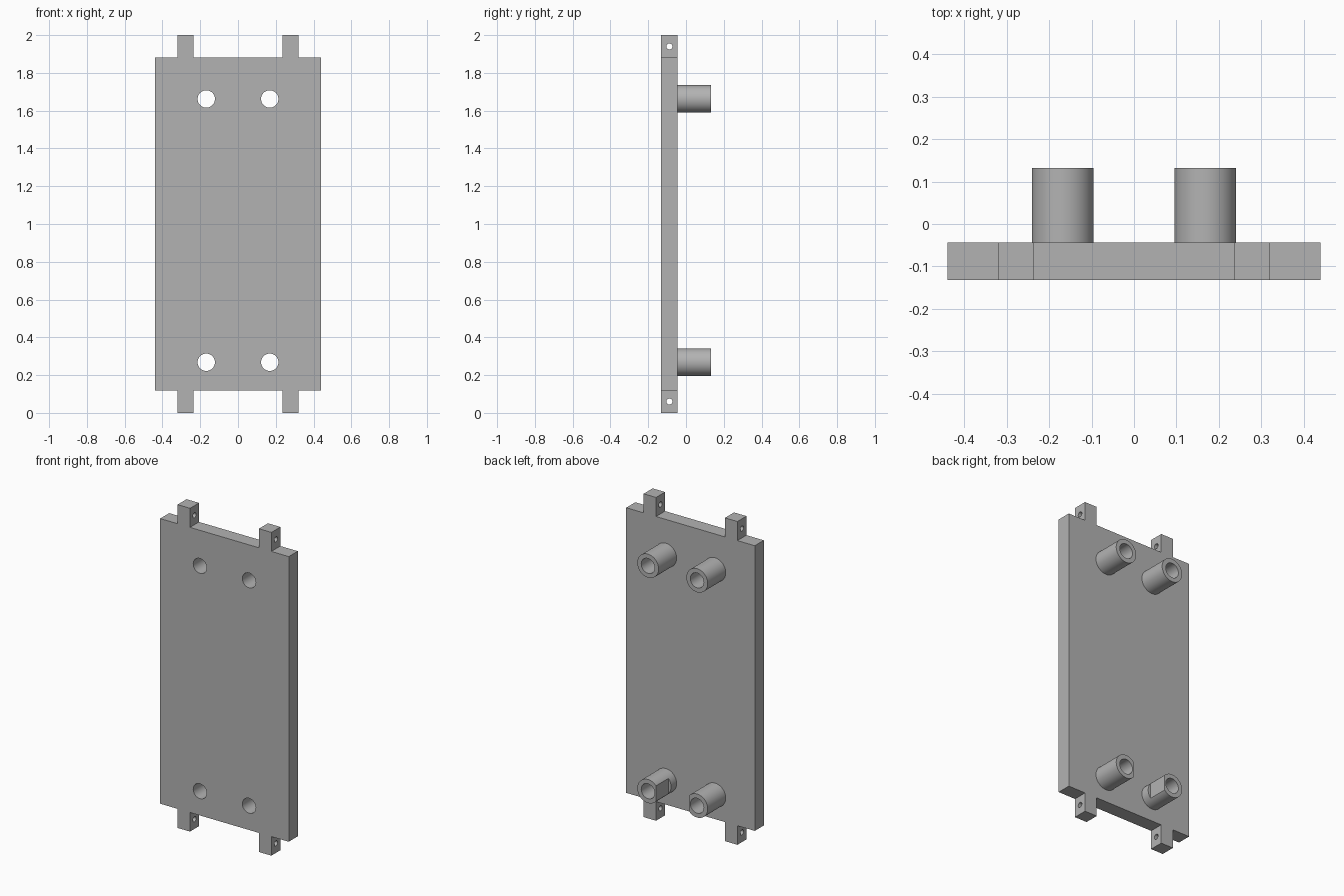
import bpy
import bmesh
from math import pi, radians
from mathutils import Matrix, Vector

if "Cube" in bpy.data.objects:
    bpy.data.objects.remove(bpy.data.objects["Cube"])

FRONT, FACE, BACK = -0.132, -0.044, 0.132    # plate front, plate back, post ends
POST_X, POST_Z = 0.168, (0.268, 1.662)
POST_R, BORE_R, PIN_R = 0.073, 0.046, 0.016

grey = bpy.data.materials.new("plain_grey")
grey.use_nodes = True
GREY = (0.45, 0.45, 0.45, 1)
grey.diffuse_color = GREY
grey.node_tree.nodes["Principled BSDF"].inputs["Base Color"].default_value = GREY


def finish(name, bm):
    bmesh.ops.recalc_face_normals(bm, faces=bm.faces)
    mesh = bpy.data.meshes.new(name)
    bm.to_mesh(mesh)
    bm.free()
    obj = bpy.data.objects.new(name, mesh)
    bpy.context.collection.objects.link(obj)
    mesh.materials.append(grey)
    return obj


def rod(name, axis, centre, radius, length):
    """Capped cylinder along the X or Y axis."""
    bm = bmesh.new()
    bmesh.ops.create_cone(
        bm, cap_ends=True, segments=48, radius1=radius, radius2=radius, depth=length,
        matrix=Matrix.Translation(centre) @ Matrix.Rotation(pi / 2, 4, "Y" if axis == "X" else "X"))
    return finish(name, bm)


def box(name, low, high):
    low, high = Vector(low), Vector(high)
    bm = bmesh.new()
    bmesh.ops.create_cube(
        bm, size=1, matrix=Matrix.Translation((low + high) / 2) @ Matrix.Diagonal((*(high - low), 1)))
    return finish(name, bm)


def cut(obj, cutters):
    bpy.context.view_layer.objects.active = obj
    for cutter in cutters:
        mod = obj.modifiers.new("cut", "BOOLEAN")
        mod.operation, mod.solver, mod.object = "DIFFERENCE", "EXACT", cutter
        bpy.ops.object.modifier_apply(modifier=mod.name)
        bpy.data.objects.remove(cutter)


def smooth(obj):
    bpy.ops.object.select_all(action="DESELECT")
    obj.select_set(True)
    bpy.context.view_layer.objects.active = obj
    bpy.ops.object.shade_smooth_by_angle(angle=radians(30))


# Plate outline with four tabs: one quarter, mirrored about x = 0 and z = 1
quarter = [(0.44, 0.882), (0.321, 0.882), (0.321, 1), (0.236, 1), (0.236, 0.882)]
half = quarter + [(-x, z) for x, z in reversed(quarter)]
outline = half + [(x, -z) for x, z in reversed(half)]
bm = bmesh.new()
face = bm.faces.new([bm.verts.new((x, FRONT, z + 1)) for x, z in outline])
extruded = bmesh.ops.extrude_face_region(bm, geom=[face])["geom"]
bmesh.ops.translate(bm, vec=(0, FACE - FRONT, 0),
                    verts=[v for v in extruded if isinstance(v, bmesh.types.BMVert)])
plate = finish("mounting_plate", bm)

# Screw holes through the plate and pin holes through the tabs
mid = (FRONT + FACE) / 2
holes = [rod("screw_hole", "Y", (s * POST_X, mid, z), BORE_R, 0.2) for s in (-1, 1) for z in POST_Z]
holes += [rod("pin_hole", "X", (s * 0.279, mid, z), PIN_R, 0.2) for s in (-1, 1) for z in (0.06, 1.94)]
cut(plate, holes)
smooth(plate)

# Hollow posts; the lower pair has a flat on the inner side
for side, s in (("left", 1), ("right", -1)):
    for level, z in zip(("lower", "upper"), POST_Z):
        centre = (s * POST_X, (FACE + BACK) / 2, z)
        post = rod(f"{level}_{side}_post", "Y", centre, POST_R, BACK - FACE)
        cutters = [rod("bore", "Y", centre, BORE_R, 0.3)]
        if level == "lower":
            edges = sorted((s * (POST_X - 0.055), s * (POST_X - 0.1)))
            cutters.append(box("flat", (edges[0], 0.01, z - 0.1), (edges[1], 0.2, z + 0.1)))
        cut(post, cutters)
        smooth(post)
